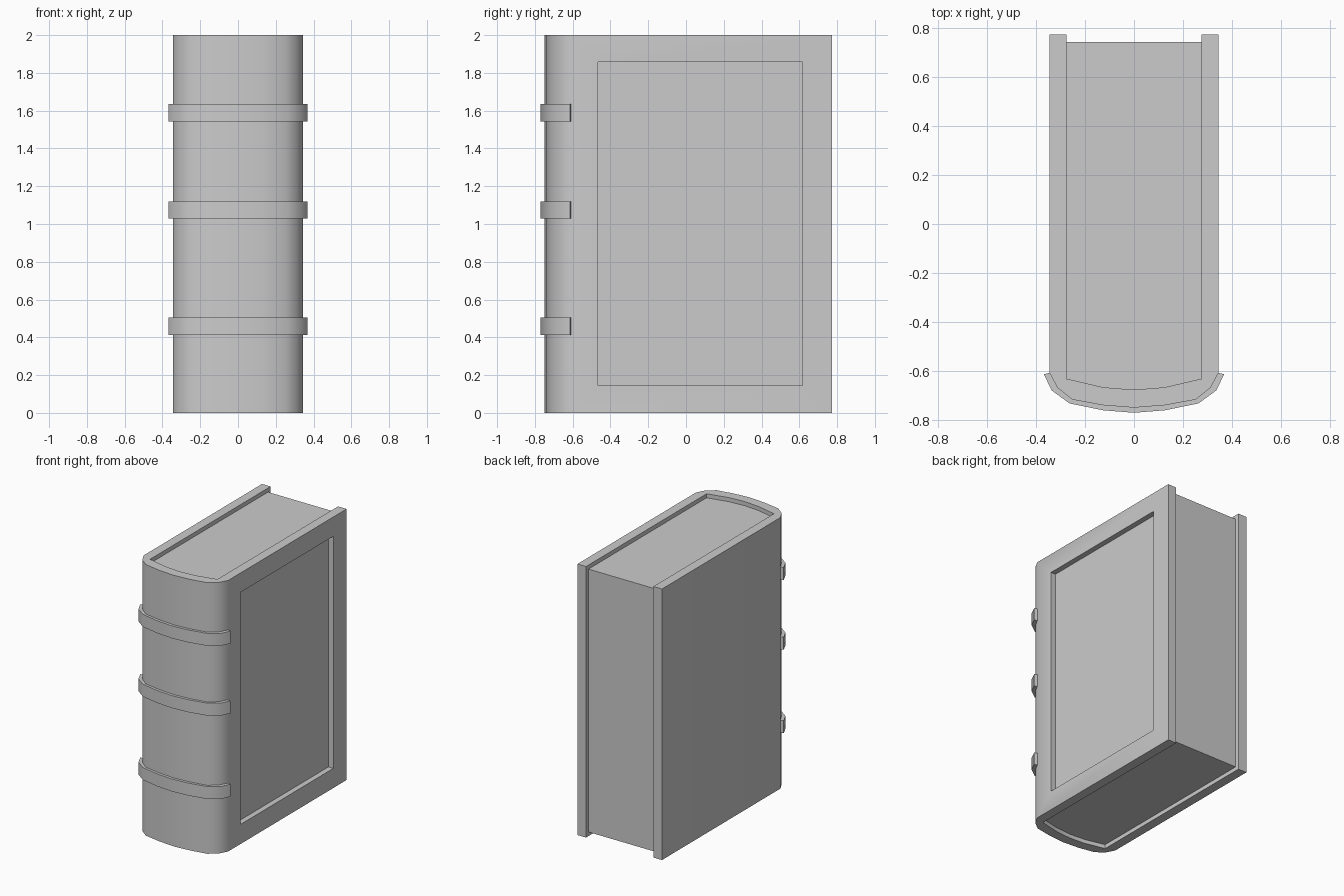
import bpy, bmesh, math

if "Cube" in bpy.data.objects:
    bpy.data.objects.remove(bpy.data.objects["Cube"])


def mirrored(half):
    """Complete a half profile (ends at x = 0) across the x axis."""
    return half + [(-x, y) for x, y in reversed(half[:-1])]


def prism(outline, z0, z1):
    """Extrude a closed outline upward from z0 to z1."""
    bm = bmesh.new()
    low = [bm.verts.new((x, y, z0)) for x, y in outline]
    high = [bm.verts.new((x, y, z1)) for x, y in outline]
    n = len(outline)
    bm.faces.new(low)
    bm.faces.new(high)
    for i in range(n):
        j = (i + 1) % n
        bm.faces.new((low[i], low[j], high[j], high[i]))
    bmesh.ops.recalc_face_normals(bm, faces=bm.faces)
    return bm


def finish(bm, name):
    mesh = bpy.data.meshes.new(name)
    bm.to_mesh(mesh)
    bm.free()
    obj = bpy.data.objects.new(name, mesh)
    bpy.context.collection.objects.link(obj)
    bpy.ops.object.select_all(action='DESELECT')
    obj.select_set(True)
    bpy.context.view_layer.objects.active = obj
    bpy.ops.object.shade_smooth_by_angle(angle=math.radians(40))
    return obj


BACK = 0.773
spine_half = [(0.345, -0.608), (0.313, -0.668), (0.252, -0.717), (0.128, -0.74), (0, -0.75)]
inner_half = [(0.275, -0.632), (0.125, -0.667), (0, -0.677)]
band_half = [(0.368, -0.614), (0.336, -0.68), (0.263, -0.733), (0.125, -0.761), (0, -0.771)]
spine, inner, band = map(mirrored, (spine_half, inner_half, band_half))

# Cover: U-shaped shell with rounded spine
outline = ([(0.345, BACK)] + spine + [(-0.345, BACK), (-0.275, BACK)]
           + inner[::-1] + [(0.275, BACK)])
bm = prism(outline, 0, 2)

# Recessed panel on the right board only
bm.faces.ensure_lookup_table()
board = max((f for f in bm.faces if f.normal.x > 0.99), key=lambda f: f.calc_center_median().x)
mid = board.calc_center_median()
for depth in (0, 0.04):
    bmesh.ops.inset_individual(bm, faces=[board], thickness=0.02)
    for v in board.verts:
        v.co = (0.345 - depth,
                0.618 if v.co.y > mid.y else -0.465,
                1.857 if v.co.z > mid.z else 0.145)
finish(bm, "cover")

# Page block, set back from the cover edges
finish(prism([(0.275, 0.744)] + inner + [(-0.275, 0.744)], 0.03, 1.97), "pages")

# Raised bands wrapped around the spine
for i, z in enumerate((0.459, 1.074, 1.589)):
    finish(prism(band + spine[::-1], z - 0.046, z + 0.046), f"spine_band_{i + 1}")
